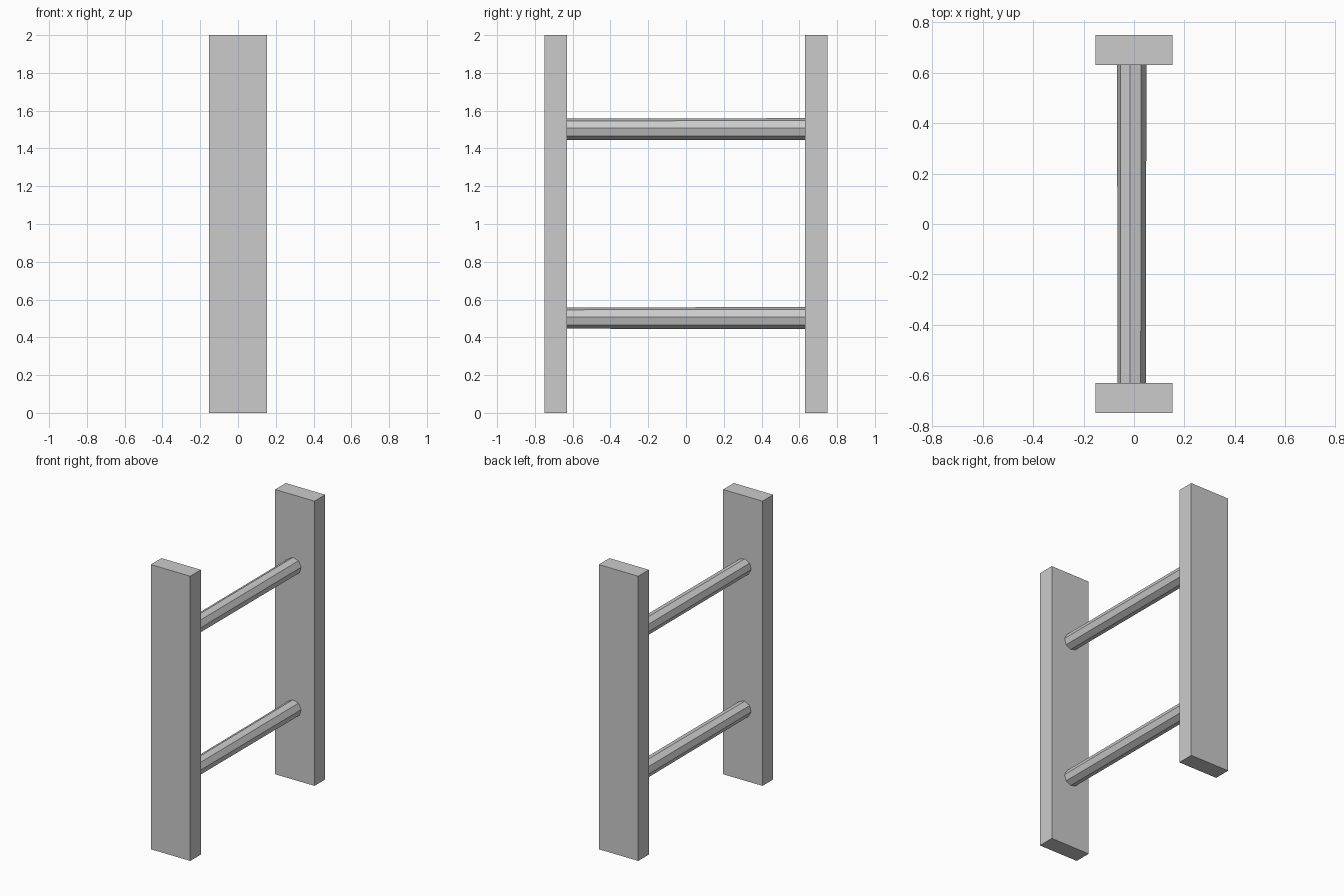
import bpy, bmesh
from math import radians
from mathutils import Matrix

if "Cube" in bpy.data.objects:
    bpy.data.objects.remove(bpy.data.objects["Cube"])


def make_object(name, bm):
    bmesh.ops.recalc_face_normals(bm, faces=bm.faces)
    mesh = bpy.data.meshes.new(name)
    bm.to_mesh(mesh)
    bm.free()
    obj = bpy.data.objects.new(name, mesh)
    bpy.context.collection.objects.link(obj)
    return obj


def rail(name, y):
    bm = bmesh.new()
    bmesh.ops.create_cube(bm, size=1, matrix=Matrix.Translation((0, y, 1))
                          @ Matrix.Diagonal((0.306, 0.118, 2, 1)))
    return make_object(name, bm)


def rung(name, z):
    # Eight-sided pole, very slightly thinner toward the front
    bm = bmesh.new()
    place = (Matrix.Translation((-0.009, 0, z))
             @ Matrix.Rotation(radians(-90), 4, 'X')
             @ Matrix.Rotation(radians(-6), 4, 'Z'))
    bmesh.ops.create_cone(bm, cap_ends=True, segments=8, radius1=0.0565,
                          radius2=0.0585, depth=1.27, matrix=place)
    return make_object(name, bm)


# Upright side rails
rail("front_rail", -0.69)
rail("back_rail", 0.69)

# Rungs between the rails
rung("lower_rung", 0.502)
rung("upper_rung", 1.502)
